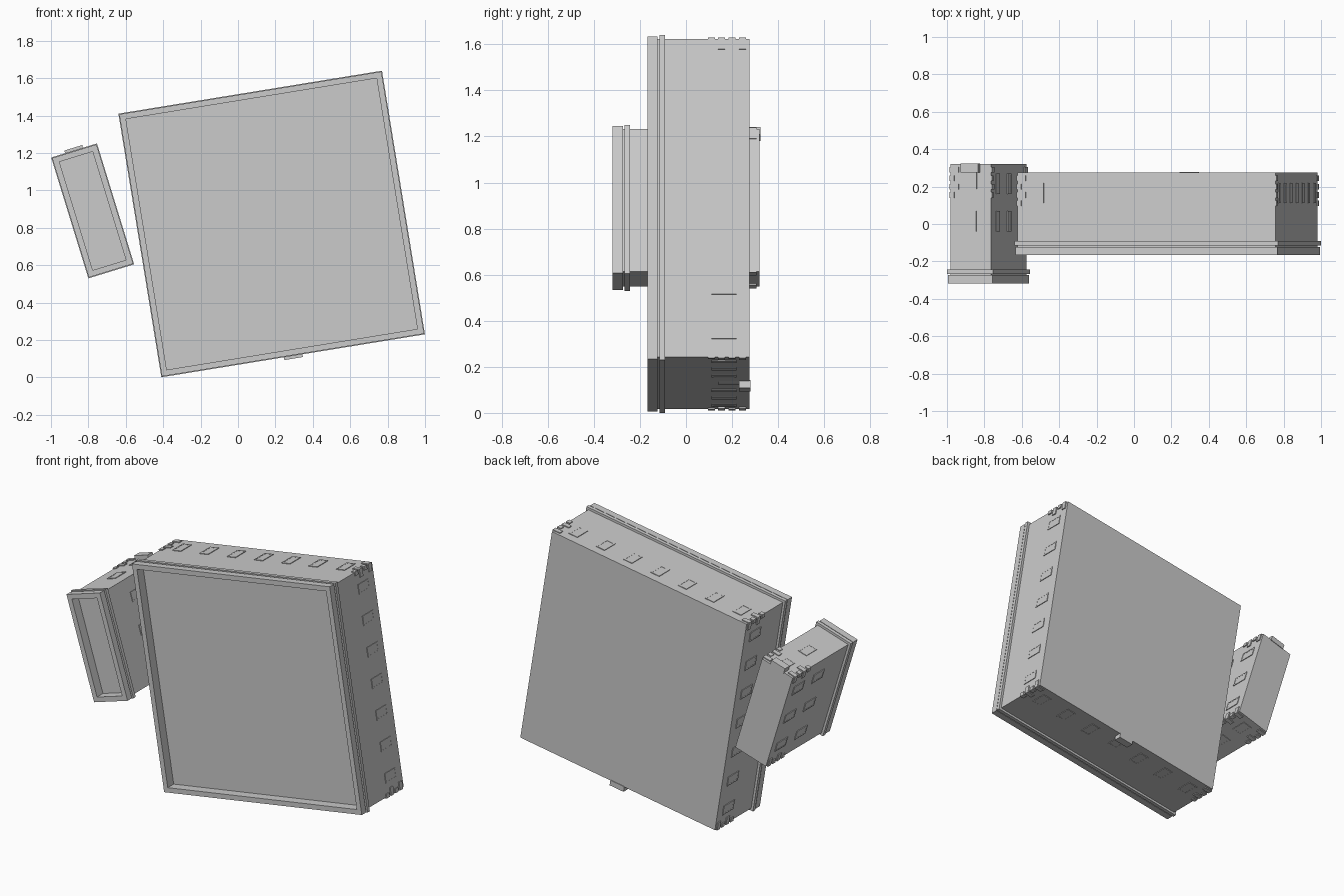
import bpy, bmesh
from math import radians
from mathutils import Matrix, Vector

if "Cube" in bpy.data.objects:
    bpy.data.objects.remove(bpy.data.objects["Cube"])


def add_box(bm, lo, hi, M):
    lo, hi = Vector(lo), Vector(hi)
    S = Matrix.Diagonal((*(hi - lo), 1))
    bmesh.ops.create_cube(bm, size=1, matrix=M @ Matrix.Translation((lo + hi) / 2) @ S)


def add_ring(bm, outer, inner, y0, y1, M):
    # rectangular tube running along y
    (ou, ov), (iu, iv) = outer, inner
    sgn = [(-1, -1), (1, -1), (1, 1), (-1, 1)]
    loops = [[bm.verts.new(M @ Vector((a * u, y, b * v))) for a, b in sgn]
             for u, v, y in ((ou, ov, y0), (ou, ov, y1), (iu, iv, y1), (iu, iv, y0))]
    for i in range(4):
        p, q = loops[i], loops[(i + 1) % 4]
        for j in range(4):
            k = (j + 1) % 4
            bm.faces.new((p[j], p[k], q[k], q[j]))


def finish(bm, name):
    bmesh.ops.recalc_face_normals(bm, faces=bm.faces)
    me = bpy.data.meshes.new(name)
    bm.to_mesh(me)
    bm.free()
    bpy.context.collection.objects.link(bpy.data.objects.new(name, me))


def add_frame(bm, F, w, y, h, t=0.009, out=0.008):
    # raised frame with a pane, lying on a wall
    C = F @ Matrix.Translation((0, y, 0)) @ Matrix.Rotation(radians(90), 4, 'X')
    add_ring(bm, (w / 2, h / 2), (w / 2 - t, h / 2 - t), -out, 0.004, C)
    add_box(bm, (-w / 2 + t, -h / 2 + t, -0.004), (w / 2 - t, h / 2 - t, 0.003), F @ Matrix.Translation((0, y, 0)))


def building(name, centre, angle, half, front, back, cols, pitch, rows, door_side):
    M = Matrix.Translation(centre) @ Matrix.Rotation(-radians(angle), 4, 'Y')
    hu, hv = half
    body = (hu - 0.015, hv - 0.015)
    inner = (hu - 0.035, hv - 0.035)

    # walls and sunken roof
    bm = bmesh.new()
    add_box(bm, (-body[0], front + 0.06, -body[1]), (body[0], back, body[1]), M)
    add_ring(bm, body, inner, front + 0.035, front + 0.06, M)
    finish(bm, name + "_walls")

    # parapet and cornice
    bm = bmesh.new()
    add_ring(bm, (hu - 0.004, hv - 0.004), inner, front, front + 0.044, M)
    finish(bm, name + "_parapet")
    bm = bmesh.new()
    add_ring(bm, half, inner, front + 0.052, front + 0.075, M)
    finish(bm, name + "_cornice")

    # windows on four walls, with one ground-floor door
    win, door = bmesh.new(), bmesh.new()
    for side in range(4):
        F = M @ Matrix.Rotation(radians(90 * side), 4, 'Y') @ Matrix.Translation((0, 0, body[1 - side % 2]))
        n = cols[side % 2]
        for r, y in enumerate(rows):
            for i in range(n):
                a = (i - (n - 1) / 2) * pitch
                if side == door_side and r == 0 and i == n // 2:
                    add_frame(door, F, 0.066, back - 0.067, 0.134, out=0.01)
                    add_box(door, (-0.05, back - 0.045, -0.004), (0.05, back + 0.004, 0.03), F)
                    continue
                add_frame(win, F @ Matrix.Translation((a, 0, 0)), 0.062, y, 0.108)
    finish(win, name + "_windows")
    finish(door, name + "_door")

    # alternating long and short corner stones
    bm = bmesh.new()
    for su in (-1, 1):
        for sv in (-1, 1):
            C = M @ Matrix.Translation((su * body[0], 0, sv * body[1])) @ Matrix.Diagonal((su, 1, sv, 1))
            for i in range(4):
                y = back - 0.03 - 0.045 * i
                length = 0.02 if i % 2 else 0.045
                add_box(bm, (-length, y - 0.015, -length), (0.006, y + 0.015, 0.006), C)
    finish(bm, name + "_corner_stones")


building("wide_block", (0.18, 0, 0.82), 9.25, (0.714, 0.714), -0.167, 0.275,
         (7, 7), 0.196, (0.165,), 2)
building("tall_block", (-0.777, 0, 0.89), 17.1, (0.128, 0.338), -0.318, 0.32,
         (1, 3), 0.205, (0.215, 0.015), 0)
